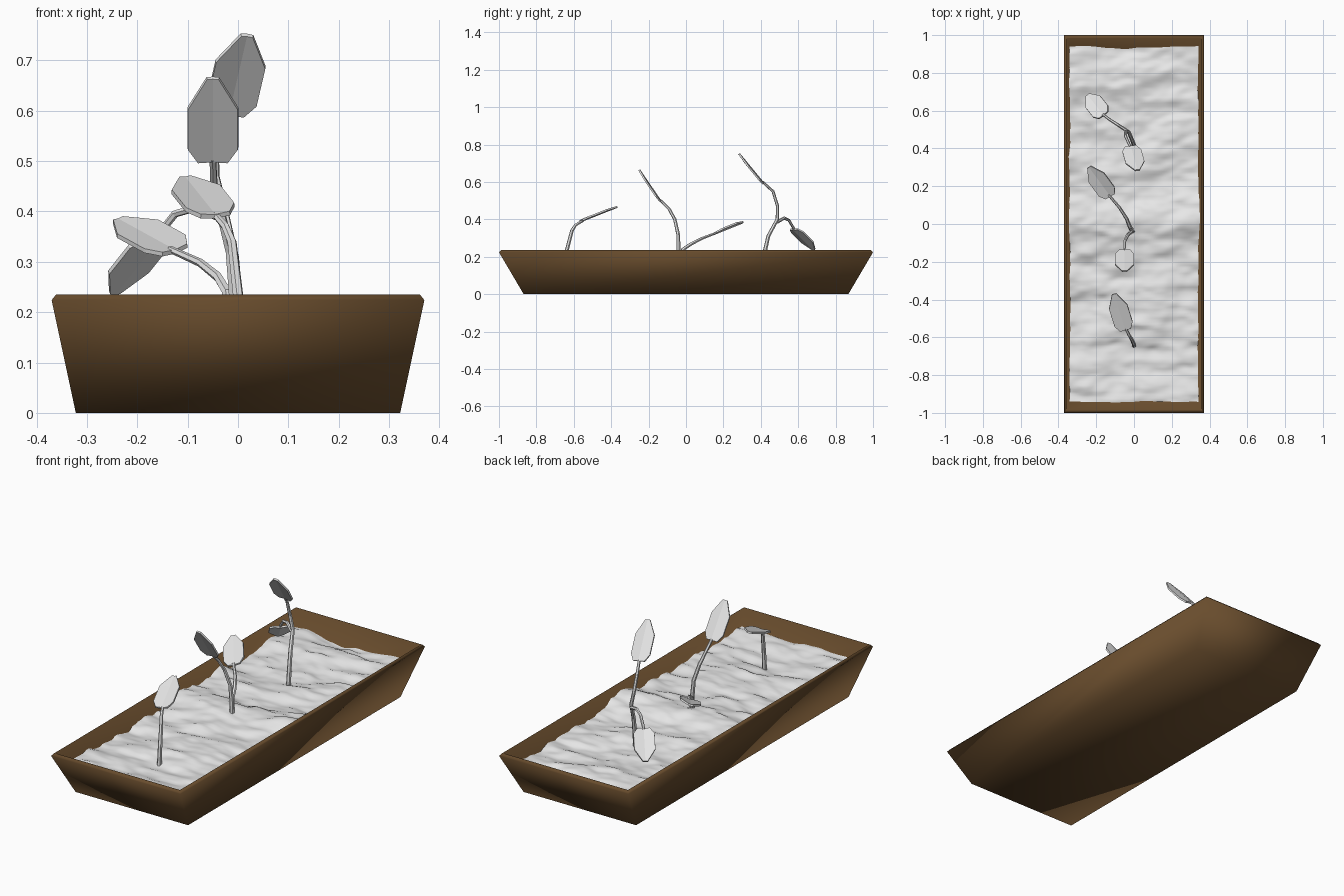
import bpy, bmesh, math
from mathutils import Vector, noise

if "Cube" in bpy.data.objects:
    bpy.data.objects.remove(bpy.data.objects["Cube"])


def mat(name, col):
    m = bpy.data.materials.new(name)
    m.diffuse_color = (*col, 1)
    m.use_nodes = True
    m.node_tree.nodes["Principled BSDF"].inputs["Base Color"].default_value = m.diffuse_color
    return m


BROWN = mat("brown wood", (0.14, 0.073, 0.026))
SOIL = mat("pale soil", (0.8, 0.8, 0.8))
PLANT = mat("pale plant", (0.78, 0.78, 0.78))


def finish(name, bm, material, smooth=False):
    bmesh.ops.recalc_face_normals(bm, faces=bm.faces)
    for f in bm.faces:
        f.smooth = smooth
    me = bpy.data.meshes.new(name)
    bm.to_mesh(me)
    bm.free()
    me.materials.append(material)
    ob = bpy.data.objects.new(name, me)
    bpy.context.collection.objects.link(ob)
    return ob


# Planter box: rectangular rings from the underside, over the rim, to the inner floor
bm = bmesh.new()
rings = []
for x, y, z in [(.322, .868, 0), (.37, 1, .224), (.361, .99, .235),
                (.356, .983, .235), (.312, .862, .02)]:
    rings.append([bm.verts.new((sx * x, sy * y, z))
                  for sx, sy in ((-1, -1), (1, -1), (1, 1), (-1, 1))])
for a, b in zip(rings, rings[1:]):
    for i in range(4):
        j = (i + 1) % 4
        bm.faces.new((a[i], a[j], b[j], b[i]))
bm.faces.new(rings[0])
bm.faces.new(rings[-1])
finish("planter_box", bm, BROWN, True)


# Soil: uneven surface whose edge follows the sloping walls
def soil_height(x, y):
    h = .157 + .03 * noise.noise(Vector((x * 2.5, y * 5, 1.7)))
    h += .018 * noise.noise(Vector((x * 6, y * 13, 4.2)))
    h += .007 * noise.noise(Vector((x * 15, y * 30, 9.1)))
    h += .03 * math.exp(-((y - .03) / .12) ** 2) - .015 * math.exp(-((y + .64) / .1) ** 2)
    return min(max(h, .115), .215)


bm = bmesh.new()
bmesh.ops.create_grid(bm, x_segments=50, y_segments=130, size=1)
for v in bm.verts:
    u, w = v.co.x, v.co.y
    z = soil_height(u * .34, w * .94)
    v.co = (u * (.313 + .22 * z), w * (.857 + .58 * z), z)
soil = finish("soil", bm, SOIL, True)
if soil.data.polygons[0].normal.z < 0:
    soil.data.flip_normals()


# Stems: tapered six-sided tubes
def stem(name, pts, r0=.012, r1=.007):
    pts = [Vector(p) for p in pts]
    n, sides = len(pts), 6
    bm = bmesh.new()
    prev = None
    for i, p in enumerate(pts):
        t = (pts[min(i + 1, n - 1)] - pts[max(i - 1, 0)]).normalized()
        a = t.cross(Vector((.3, -.9, .1)) if abs(t.y) < .8 else Vector((1, 0, 0)))
        if prev:
            a = first - t * first.dot(t)
        first = a.normalized()
        b = t.cross(first)
        r = r0 + (r1 - r0) * i / (n - 1)
        ring = [bm.verts.new(p + r * (math.cos(k * math.tau / sides) * first
                                      + math.sin(k * math.tau / sides) * b))
                for k in range(sides)]
        if prev:
            for k in range(sides):
                j = (k + 1) % sides
                bm.faces.new((prev[k], prev[j], ring[j], ring[k]))
        else:
            bm.faces.new(ring)
        prev = ring
    bm.faces.new(prev)
    finish(name, bm, PLANT)


# Leaves: creased octagonal blades with a little thickness
def leaf(name, base, tip, side=(1, 0, 0)):
    base, tip = Vector(base), Vector(tip)
    axis = tip - base
    d = axis.normalized()
    s = Vector(side)
    s = (s - d * s.dot(d)).normalized()
    up = s.cross(d)
    bm = bmesh.new()
    rows = []
    for u, w in ((0, .03), (.17, .05), (.65, .05), (1, .012)):
        rows.append([bm.verts.new(base + axis * u + s * w * k
                                  + up * (.006 * w / .05 * abs(k)))
                     for k in (-1, 0, 1)])
    for a, b in zip(rows, rows[1:]):
        for k in (0, 1):
            bm.faces.new((a[k], a[k + 1], b[k + 1], b[k]))
    ob = finish(name, bm, PLANT)
    mod = ob.modifiers.new("thickness", 'SOLIDIFY')
    mod.thickness = .009
    mod.offset = 0


# Front plant
stem("front_stem", [(.0, -.645, .11), (.0, -.637, .235), (-.012, -.61, .34),
                    (-.025, -.59, .37), (-.045, -.55, .393)])
leaf("front_leaf", (-.045, -.56, .39), (-.105, -.37, .465))

# Middle plant
stem("middle_tall_stem", [(-.005, -.04, .13), (-.008, -.04, .24), (-.015, -.042, .32),
                          (-.035, -.06, .40), (-.048, -.09, .455), (-.05, -.14, .505)])
leaf("middle_tall_leaf", (-.05, -.137, .50), (-.05, -.25, .665))
stem("middle_low_stem", [(-.008, -.04, .15), (-.022, -.015, .24), (-.04, .03, .27),
                         (-.075, .085, .298), (-.135, .155, .325)])
leaf("middle_low_leaf", (-.125, .148, .32), (-.238, .302, .382), (.8, .6, .33))

# Back plant
stem("back_tall_stem", [(.0, .41, .12), (-.002, .423, .235), (-.008, .44, .31),
                        (-.028, .488, .40), (-.045, .49, .47), (-.045, .465, .55),
                        (-.02, .41, .60)])
leaf("back_tall_leaf", (-.018, .413, .595), (.018, .285, .75))
stem("back_low_stem", [(-.028, .487, .385), (-.085, .525, .407), (-.125, .55, .395),
                       (-.165, .58, .345)], .009, .007)
leaf("back_low_leaf", (-.16, .575, .345), (-.245, .682, .238), (.75, .65, 0))
